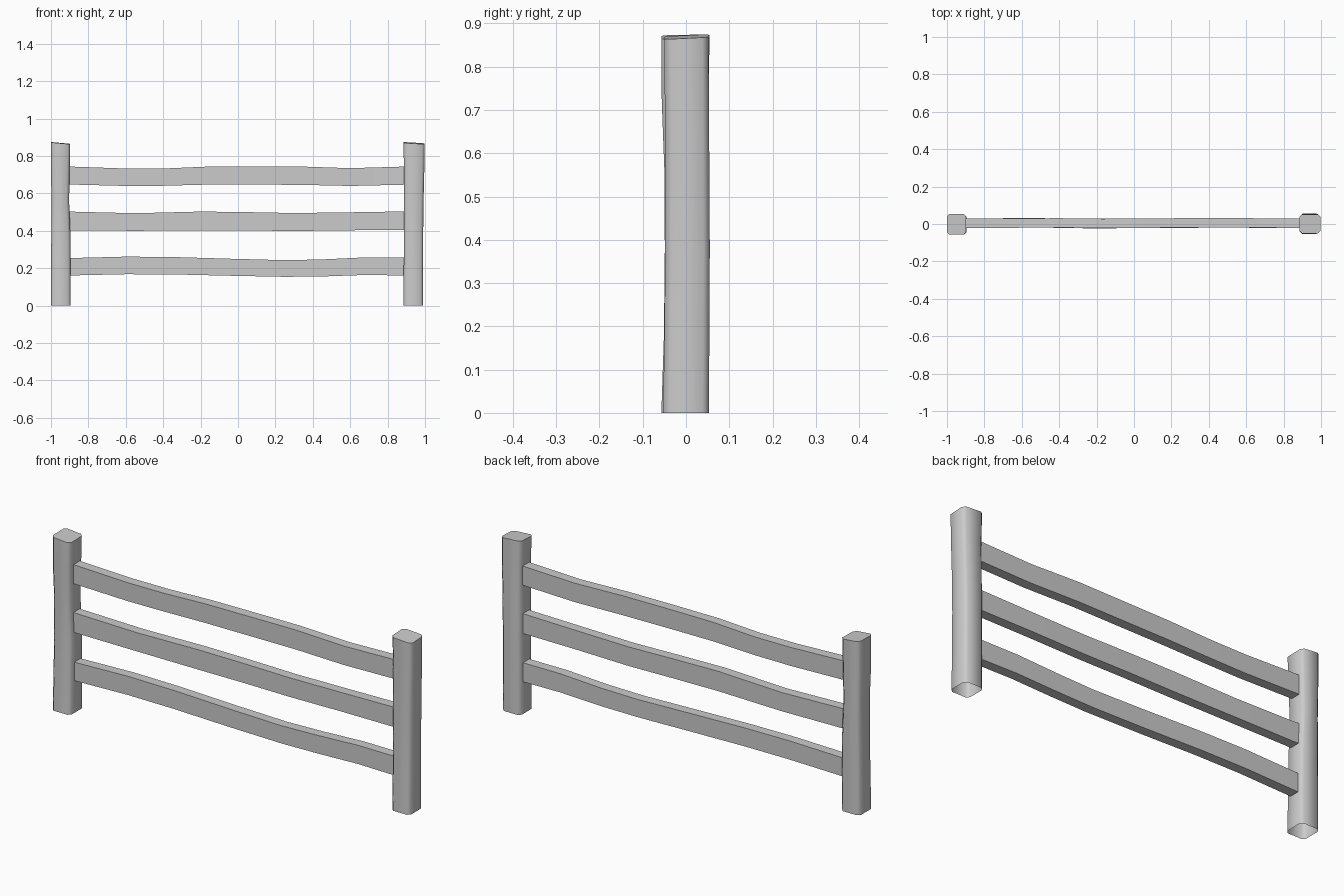
import bpy, bmesh, math


def loft(name, rings, cap_start, cap_end, angle):
    """Skin a list of equal-sized vertex rings."""
    bm = bmesh.new()
    loops = [[bm.verts.new(p) for p in ring] for ring in rings]
    n = len(loops[0])
    for a, b in zip(loops, loops[1:]):
        for i in range(n):
            j = (i + 1) % n
            bm.faces.new((a[i], a[j], b[j], b[i]))
    if cap_start:
        bm.faces.new(loops[0][::-1])
    if cap_end:
        bm.faces.new(loops[-1])
    me = bpy.data.meshes.new(name)
    bm.to_mesh(me)
    bm.free()
    ob = bpy.data.objects.new(name, me)
    bpy.context.collection.objects.link(ob)
    bpy.ops.object.select_all(action='DESELECT')
    bpy.context.view_layer.objects.active = ob
    ob.select_set(True)
    bpy.ops.object.shade_smooth_by_angle(angle=math.radians(angle))
    return ob


def post(name, sections, slope_x, slope_y, c=0.014):
    """Chamfered square post, open underneath, with a sloping top."""
    rings = []
    for k, (z, x0, x1, y0, y1) in enumerate(sections):
        pts = [(x0 + c, y0), (x1 - c, y0), (x1, y0 + c), (x1, y1 - c),
               (x1 - c, y1), (x0 + c, y1), (x0, y1 - c), (x0, y0 + c)]
        cx, cy = (x0 + x1) / 2, (y0 + y1) / 2
        tilt = 1 if k == len(sections) - 1 else 0
        rings.append([(x, y, z + tilt * (slope_x * (x - cx) + slope_y * (y - cy)))
                      for x, y in pts])
    loft(name, rings, False, True, 50)


def rail(name, sections):
    """Wavy rectangular rail; sections are x, bottom, top, y shift."""
    rings = [[(x, -0.021 + d, z0), (x, -0.021 + d, z1),
              (x, 0.029 + d, z1), (x, 0.029 + d, z0)]
             for x, z0, z1, d in sections]
    rings = [r[::-1] for r in rings]
    loft(name, rings, True, True, 30)


# Posts
post("left_post", [
    (0.0, -1.0, -0.895, -0.057, 0.052),
    (0.18, -1.0, -0.895, -0.051, 0.052),
    (0.38, -0.998, -0.896, -0.049, 0.053),
    (0.56, -0.997, -0.903, -0.050, 0.053),
    (0.72, -1.0, -0.900, -0.056, 0.053),
    (0.869, -1.0, -0.897, -0.057, 0.054)], -0.09, 0.02)
post("right_post", [
    (0.0, 0.886, 0.990, -0.053, 0.053),
    (0.18, 0.886, 0.990, -0.050, 0.054),
    (0.38, 0.887, 0.990, -0.048, 0.055),
    (0.56, 0.887, 0.992, -0.048, 0.054),
    (0.72, 0.888, 0.996, -0.049, 0.053),
    (0.869, 0.884, 0.998, -0.050, 0.052)], -0.06, 0.05)

# Rails
rail("top_rail", [
    (-0.91, 0.648, 0.744, 0.0), (-0.60, 0.640, 0.733, 0.001),
    (-0.40, 0.641, 0.733, 0.002), (-0.17, 0.647, 0.743, -0.001),
    (0.05, 0.647, 0.744, 0.0), (0.33, 0.646, 0.744, 0.003),
    (0.60, 0.640, 0.735, 0.002), (0.91, 0.647, 0.744, 0.0)])
rail("middle_rail", [
    (-0.91, 0.403, 0.503, 0.0), (-0.55, 0.400, 0.494, 0.003),
    (-0.20, 0.403, 0.503, -0.003), (0.05, 0.402, 0.500, 0.0),
    (0.30, 0.399, 0.495, 0.002), (0.60, 0.403, 0.499, 0.001),
    (0.91, 0.404, 0.504, 0.0)])
rail("bottom_rail", [
    (-0.91, 0.161, 0.254, 0.0), (-0.60, 0.168, 0.262, 0.002),
    (-0.35, 0.167, 0.260, 0.001), (-0.05, 0.160, 0.251, -0.001),
    (0.25, 0.154, 0.243, 0.0), (0.45, 0.156, 0.247, 0.002),
    (0.68, 0.164, 0.258, 0.001), (0.91, 0.161, 0.257, 0.0)])
